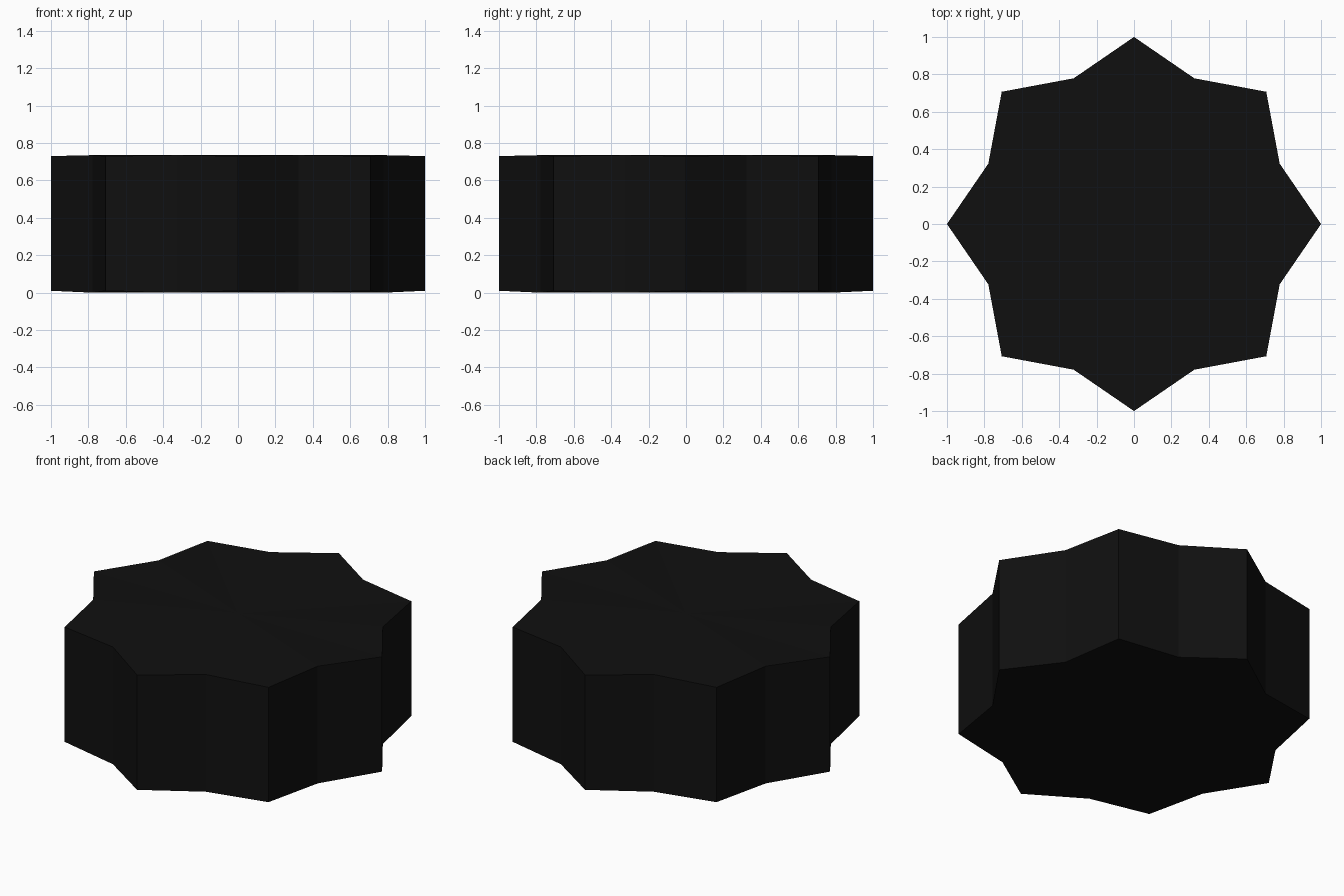
import bpy, bmesh
from math import cos, sin, pi

if "Cube" in bpy.data.objects:
    bpy.data.objects.remove(bpy.data.objects["Cube"])

POINTS = 8
R_TIP, R_VALLEY = 1.0, 0.843


def ring(bm, z_tip, z_valley):
    """Eight-pointed star outline, tips and valleys at slightly different heights."""
    verts = []
    for i in range(POINTS * 2):
        a = pi * i / POINTS
        r, z = (R_TIP, z_tip) if i % 2 == 0 else (R_VALLEY, z_valley)
        verts.append(bm.verts.new((r * cos(a), r * sin(a), z)))
    return verts


# Solid star block: side walls plus caps fanned from a centre vertex
bm = bmesh.new()
low = ring(bm, 0.01, 0.0)
high = ring(bm, 0.73, 0.735)
bottom = bm.verts.new((0, 0, 0.0))
top = bm.verts.new((0, 0, 0.735))
n = len(low)
for i in range(n):
    j = (i + 1) % n
    bm.faces.new((low[i], low[j], high[j], high[i]))
    bm.faces.new((high[i], high[j], top))
    bm.faces.new((low[j], low[i], bottom))
bmesh.ops.recalc_face_normals(bm, faces=bm.faces)

mesh = bpy.data.meshes.new("star_block")
bm.to_mesh(mesh)
bm.free()
block = bpy.data.objects.new("star_block", mesh)
bpy.context.collection.objects.link(block)

# Near-black finish
mat = bpy.data.materials.new("near_black")
mat.diffuse_color = (0.005, 0.005, 0.005, 1)
mat.use_nodes = True
mat.node_tree.nodes["Principled BSDF"].inputs["Base Color"].default_value = mat.diffuse_color
mesh.materials.append(mat)
